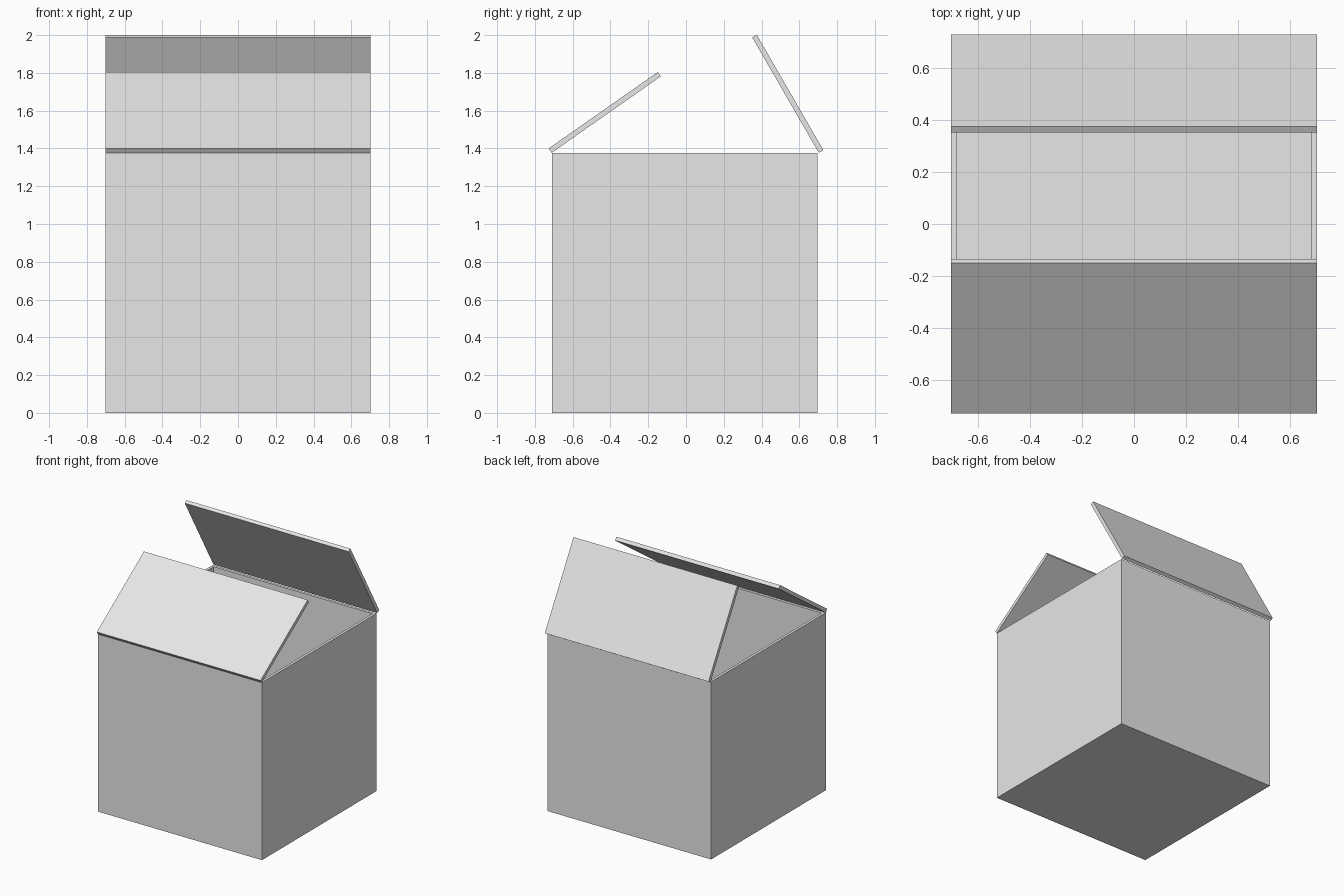
import bpy
import bmesh
from math import radians
from mathutils import Matrix

if "Cube" in bpy.data.objects:
    bpy.data.objects.remove(bpy.data.objects["Cube"])

SIDE, HEIGHT, WALL = 1.405, 1.377, 0.03
MID_Y = -0.007
FLAP_LEN, FLAP_THICK = 0.705, 0.028

card = bpy.data.materials.new("light_grey")
card.use_nodes = True
colour = (0.8, 0.8, 0.8, 1)
card.diffuse_color = colour
card.node_tree.nodes["Principled BSDF"].inputs["Base Color"].default_value = colour


def finish(name, bm):
    mesh = bpy.data.meshes.new(name)
    bm.to_mesh(mesh)
    bm.free()
    mesh.materials.append(card)
    obj = bpy.data.objects.new(name, mesh)
    bpy.context.collection.objects.link(obj)
    return obj


def block(size, centre):
    bm = bmesh.new()
    bmesh.ops.create_cube(bm, size=1)
    bmesh.ops.scale(bm, vec=size, verts=bm.verts)
    bmesh.ops.translate(bm, vec=centre, verts=bm.verts)
    return bm


# Open box: inset the top for the rim, then sink the inside to the floor
bm = block((SIDE, SIDE, HEIGHT), (0, MID_Y, HEIGHT / 2))
top = max(bm.faces, key=lambda f: f.calc_center_median().z)
bmesh.ops.inset_region(bm, faces=[top], thickness=WALL)
inner = bmesh.ops.extrude_discrete_faces(bm, faces=[top])["faces"]
bmesh.ops.translate(bm, vec=(0, 0, WALL - HEIGHT), verts=inner[0].verts)
bmesh.ops.recalc_face_normals(bm, faces=bm.faces)
finish("box_body", bm)


# Lid flaps hinged along the front and back rims
def flap(name, hinge_y, angle, side):
    bm = block((SIDE, FLAP_LEN, FLAP_THICK), (0, side * FLAP_LEN / 2, FLAP_THICK / 2))
    bm.transform(Matrix.Rotation(radians(side * angle), 4, "X"))
    obj = finish(name, bm)
    obj.location = (0, hinge_y, HEIGHT)


flap("front_flap", -0.711, 35, 1)
flap("back_flap", 0.703, 60, -1)
